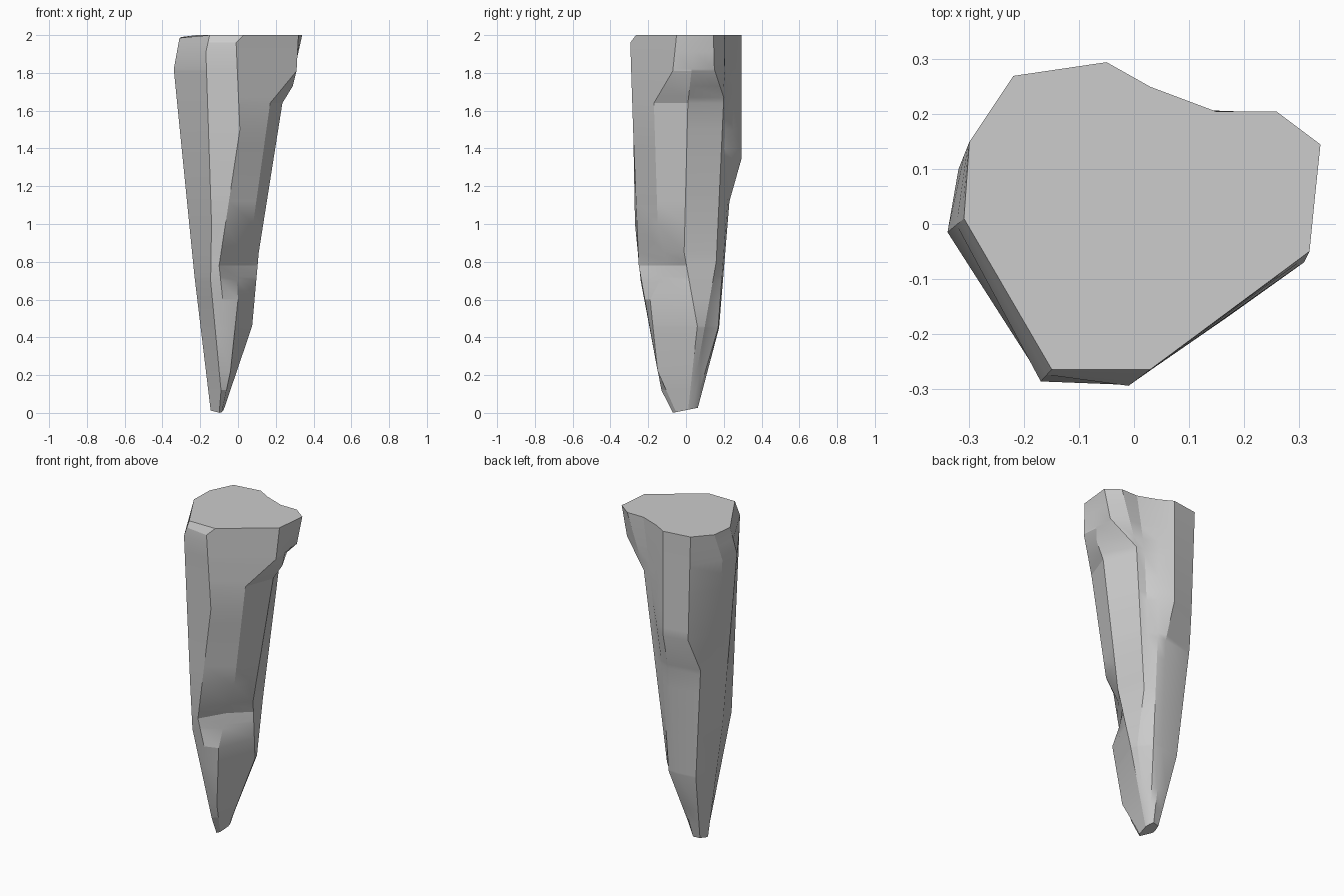
import bpy
import bmesh
import math

default_cube = bpy.data.objects.get("Cube")
if default_cube:
    bpy.data.objects.remove(default_cube, do_unlink=True)

UNIT = 0.01  # ridge points are written in hundredths


def make_material(name, grey):
    """One flat colour for the viewport and the render."""
    material = bpy.data.materials.new(name)
    material.use_nodes = True
    colour = (grey, grey, grey, 1.0)
    material.diffuse_color = colour
    shader = material.node_tree.nodes["Principled BSDF"]
    shader.inputs["Base Color"].default_value = colour
    shader.inputs["Roughness"].default_value = 0.9
    return material


def with_tip(ridge):
    """End a ridge on the small slanted oval at the foot of the spike."""
    centre_x, radius_x, radius_y = -11, 3.5, 7.3
    last_x, last_y, _ = ridge[-1]
    angle = math.atan2(last_y / radius_y, (last_x - centre_x) / radius_x)
    tip_x = centre_x + radius_x * math.cos(angle)
    tip_y = radius_y * math.sin(angle)
    return ridge + [(tip_x, tip_y, 1.46 + 0.2 * tip_y)]


def point_at(ridge, level):
    """Point where a ridge crosses a height, clamped to the ridge ends."""
    level = max(min(level, ridge[0][2]), ridge[-1][2])
    for upper, lower in zip(ridge, ridge[1:]):
        if upper[2] >= level >= lower[2]:
            blend = (upper[2] - level) / (upper[2] - lower[2])
            return [UNIT * (a + (b - a) * blend) for a, b in zip(upper, lower)]


def skin_ridges(name, ridges, material):
    """Slice the ridges at all of their corner heights and join the slices."""
    ridges = [with_tip(ridge) for ridge in ridges]
    levels = {round(point[2]) for ridge in ridges for point in ridge[:-1]}
    levels = sorted(levels | {0}, reverse=True)
    bm = bmesh.new()
    rings = [[bm.verts.new(point_at(ridge, level)) for ridge in ridges]
             for level in levels]
    count = len(ridges)
    for upper, lower in zip(rings, rings[1:]):
        for i in range(count):
            j = (i + 1) % count
            bm.faces.new((upper[i], lower[i], lower[j], upper[j]))
    bm.faces.new(rings[0])
    bm.faces.new(reversed(rings[-1]))
    # Ridges that run together are welded into one
    bmesh.ops.remove_doubles(bm, verts=bm.verts, dist=0.0005)
    bmesh.ops.dissolve_degenerate(bm, edges=bm.edges, dist=0.0005)
    bmesh.ops.recalc_face_normals(bm, faces=bm.faces)
    mesh = bpy.data.meshes.new(name)
    bm.to_mesh(mesh)
    bm.free()
    mesh.materials.append(material)
    spike = bpy.data.objects.new(name, mesh)
    bpy.context.collection.objects.link(spike)
    return spike


# Front ridges, with a chamfered top and a notch between them
front_right = [(-15, -26.5, 200), (-17, -28.7, 191), (-14, -27, 100),
               (-14.5, -24, 70), (-9, -13, 12)]
front_left = [(3, -26.5, 200), (-1, -29.5, 196), (1, -28, 150),
              (-10, -25, 78), (-4, -15, 22)]

# Side ridges, overhanging near the top
overhang_front = [(32, -5, 200), (31, -7, 181), (17, -17, 164), (8, -15, 100),
                  (-1, -10, 78), (0, -19, 60)] + front_left[-1:]
overhang_middle = [(33, 5, 200), (29, 2, 173), (23.5, 1, 164),
                   (11, -1, 85), (7.5, 6, 46)]
overhang_back = [(34, 14.5, 200), (30, 15, 182), (15, 20, 167),
                 (6, 16, 80), (6, 10, 46)]
overhang_corner = [(26, 20.5, 200)] + overhang_back[2:]

# Back ridges, with a step partway down
hollow = [(15, 20.5, 200), (10, 21, 167), (3, 18, 80), (3, 13, 46)]
back_slope = [(3, 25, 200), (3, 25, 140), (1, 22, 112), (0, 17, 45)]
back_middle = [(-5, 29.5, 200), (-5, 29.5, 135), (-4, 23, 112), (-6, 17.5, 45)]
back_right = [(-22, 27, 200), (-20, 26.5, 135), (-24, 20, 115), (-18, 16, 45)]

# Far side ridges
side_back = [(-30, 15, 199), (-32, 10, 182), (-22, 5, 72)]
side_front = [(-31, 1, 198.5), (-34, -1.5, 182), (-23, -3, 72)]

stone = make_material("grey stone", 0.6)
rock_spike = skin_ridges(
    "rock_spike",
    [front_right, front_left, overhang_front, overhang_middle, overhang_back,
     overhang_corner, hollow, back_slope, back_middle, back_right,
     side_back, side_front],
    stone)

# Soft facets with crisp ridges
bpy.ops.object.select_all(action="DESELECT")
rock_spike.select_set(True)
bpy.context.view_layer.objects.active = rock_spike
bpy.ops.object.shade_smooth_by_angle(angle=math.radians(20))
